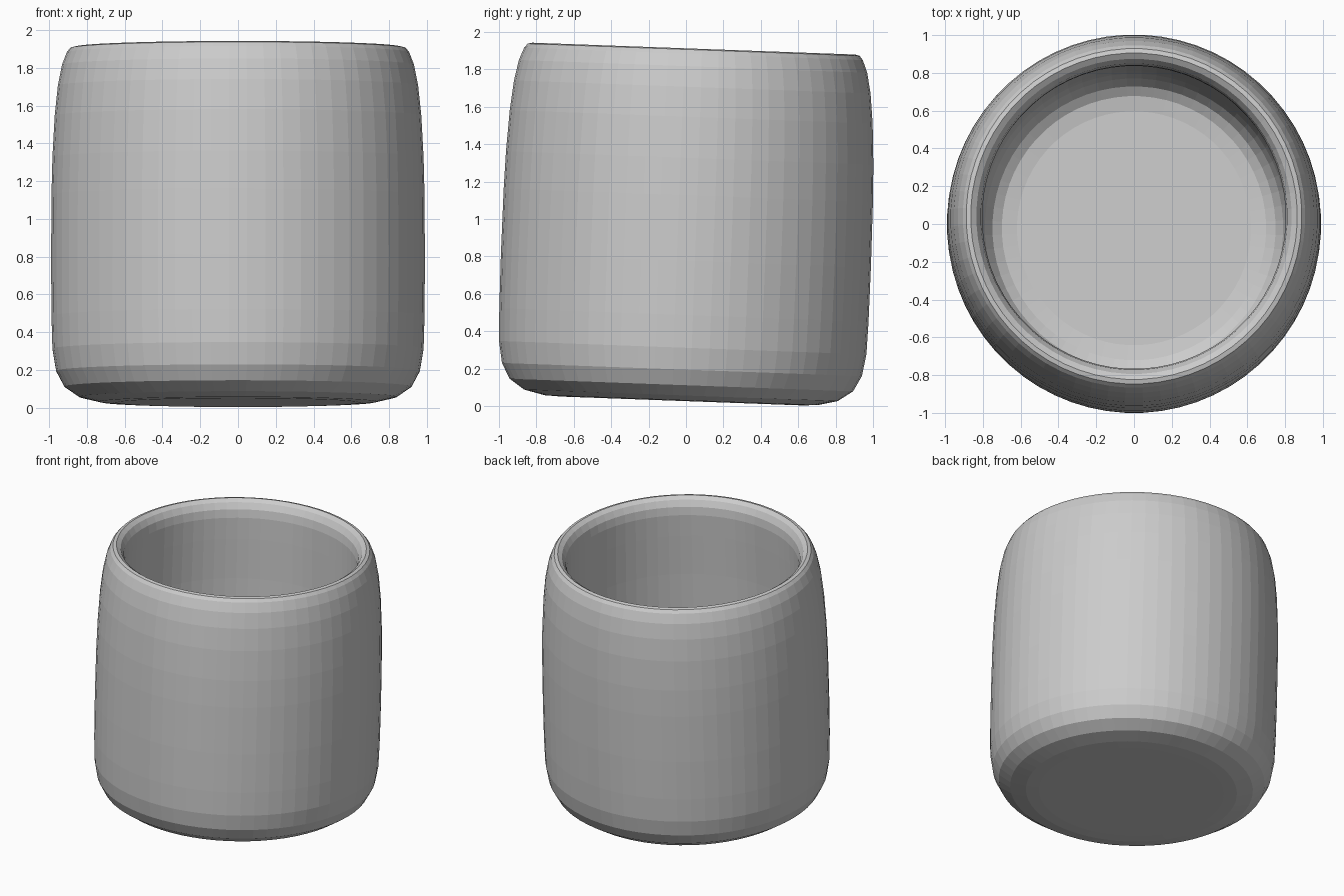
import bpy, bmesh, math
from mathutils import Matrix

if "Cube" in bpy.data.objects:
    bpy.data.objects.remove(bpy.data.objects["Cube"])

SEGMENTS = 64
TILT = math.radians(-2.1)

# Closed wall profile (radius, height): underside, outer wall, rim, inner wall, floor
PROFILE = [
    (0.64, 0.000), (0.73, 0.004), (0.840, 0.030), (0.920, 0.085), (0.964, 0.168),
    (0.984, 0.285), (0.989, 0.46), (0.991, 0.75), (0.989, 1.10), (0.984, 1.30),
    (0.972, 1.52), (0.955, 1.68), (0.933, 1.79), (0.907, 1.857), (0.889, 1.879),
    (0.865, 1.885), (0.835, 1.864), (0.812, 1.820), (0.804, 1.76), (0.807, 1.60),
    (0.815, 1.30), (0.819, 0.90), (0.819, 0.50), (0.812, 0.36), (0.790, 0.26),
    (0.750, 0.195), (0.700, 0.163), (0.62, 0.150),
]

clay = bpy.data.materials.new("plain grey")
clay.diffuse_color = (0.6, 0.6, 0.6, 1)
clay.use_nodes = True
clay.node_tree.nodes["Principled BSDF"].inputs["Base Color"].default_value = clay.diffuse_color


def lathe(name, profile, material):
    """Revolve a profile around z and cap both of its ends."""
    bm = bmesh.new()
    rings = []
    for r, h in profile:
        ring = []
        for k in range(SEGMENTS):
            a = 2 * math.pi * (k + 0.5) / SEGMENTS
            ring.append(bm.verts.new((r * math.cos(a), r * math.sin(a), h)))
        rings.append(ring)
    for low, high in zip(rings, rings[1:]):
        for k in range(SEGMENTS):
            n = (k + 1) % SEGMENTS
            bm.faces.new((low[k], low[n], high[n], high[k]))
    bm.faces.new(rings[0][::-1])
    bm.faces.new(rings[-1])
    # Lean the whole cup slightly backwards
    bm.transform(Matrix.Translation((0, -0.028, 0.027)) @ Matrix.Rotation(TILT, 4, "X"))
    mesh = bpy.data.meshes.new(name)
    bm.to_mesh(mesh)
    bm.free()
    mesh.materials.append(material)
    obj = bpy.data.objects.new(name, mesh)
    bpy.context.collection.objects.link(obj)
    return obj


lathe("cup", PROFILE, clay)
